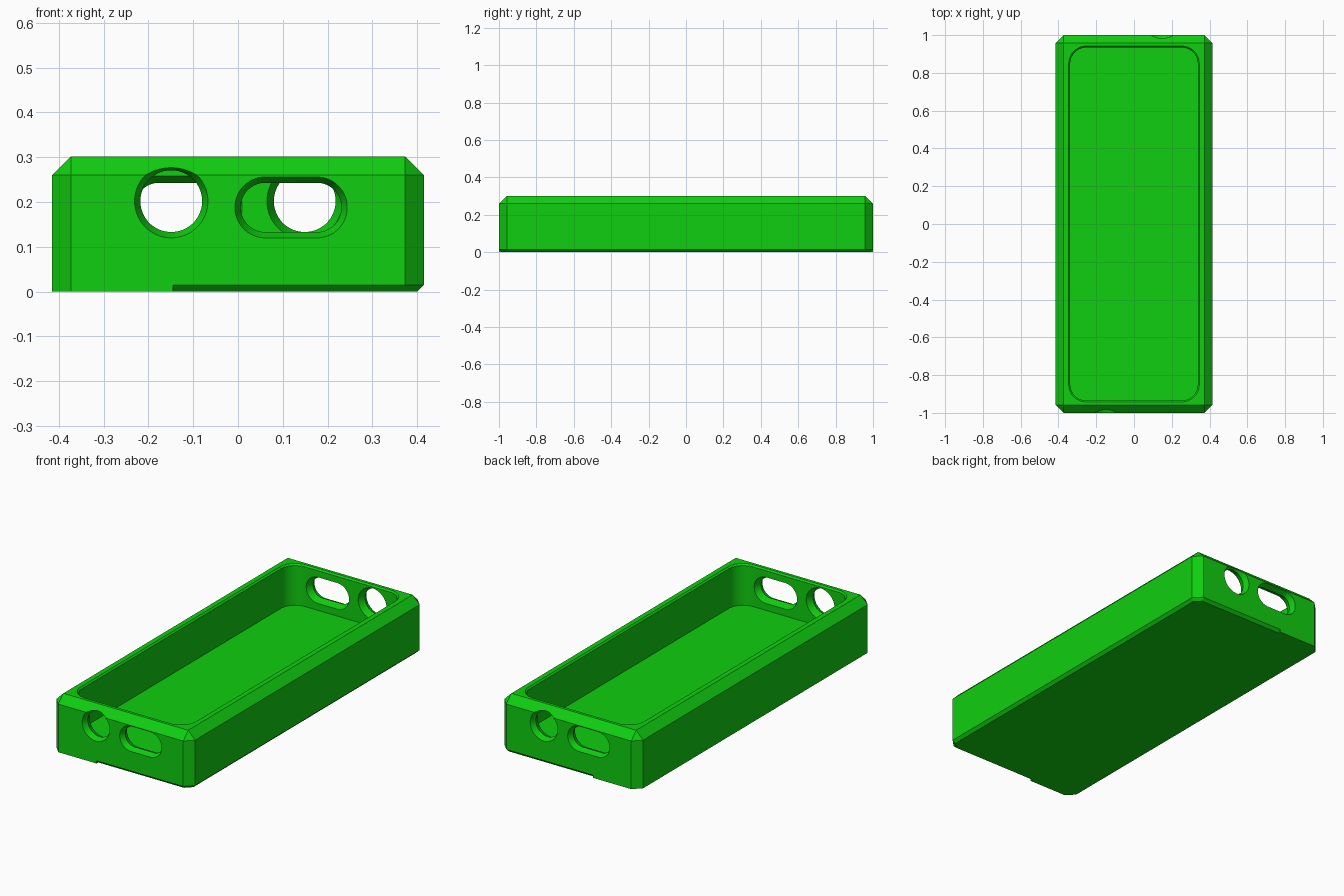
import bpy, bmesh, math
from mathutils import Vector

if "Cube" in bpy.data.objects:
    bpy.data.objects.remove(bpy.data.objects["Cube"])

green = bpy.data.materials.new("bright_green")
green.diffuse_color = (0.005, 0.62, 0.005, 1)
green.use_nodes = True
green.node_tree.nodes["Principled BSDF"].inputs["Base Color"].default_value = green.diffuse_color

X, Y, H = 0.415, 1.0, 0.302   # half width, half length, height
C, B = 0.042, 0.015           # main chamfer, bottom chamfer


def new_object(name, bm):
    bmesh.ops.recalc_face_normals(bm, faces=bm.faces)
    me = bpy.data.meshes.new(name)
    bm.to_mesh(me)
    bm.free()
    ob = bpy.data.objects.new(name, me)
    bpy.context.collection.objects.link(ob)
    me.materials.append(green)
    return ob


def hull(name, points):
    bm = bmesh.new()
    for p in points:
        bm.verts.new(p)
    bmesh.ops.convex_hull(bm, input=bm.verts)
    bmesh.ops.dissolve_limit(bm, angle_limit=0.01, verts=bm.verts, edges=bm.edges)
    return new_object(name, bm)


def loft(name, rings):
    # capped skin over rings with equal point counts
    bm = bmesh.new()
    vs = [[bm.verts.new(p) for p in r] for r in rings]
    n = len(vs[0])
    for a, b in zip(vs, vs[1:]):
        for i in range(n):
            j = (i + 1) % n
            bm.faces.new((a[i], a[j], b[j], b[i]))
    bm.faces.new(vs[0])
    bm.faces.new(vs[-1])
    return new_object(name, bm)


def octagon(z, inset=0.0):
    x, y, c = X - inset, Y - inset, C - inset * 0.6
    return [(sx * px, sy * py, z) for sx in (-1, 1) for sy in (-1, 1)
            for px, py in ((x, y - c), (x - c, y))]


def rounded(hx, hy, r, seg):
    # 2D rounded rectangle outline
    pts = []
    for k, (sx, sy) in enumerate(((1, 1), (-1, 1), (-1, -1), (1, -1))):
        for i in range(seg + 1):
            a = math.pi / 2 * (k + i / seg)
            pts.append((sx * (hx - r) + r * math.cos(a), sy * (hy - r) + r * math.sin(a)))
    return pts


def boolean(target, tool, op):
    m = target.modifiers.new(op.lower(), 'BOOLEAN')
    m.operation, m.object, m.solver = op, tool, 'EXACT'
    bpy.context.view_layer.objects.active = target
    bpy.ops.object.modifier_apply(modifier=m.name)
    bpy.data.objects.remove(tool)


# chamfered outer body
top = [(sx * (X - C), sy * (Y - C), H) for sx in (-1, 1) for sy in (-1, 1)]
case = hull("case_body", octagon(0, B) + octagon(B) + octagon(H - C) + top)

# square-edged base on the left part
e, d = -0.145, 0.03
foot = hull("left_base", [(x, s * y, z) for z in (0, d) for s in (-1, 1)
                          for x, y in ((e, Y), (-X + C, Y), (-X, Y - C))])
boolean(case, foot, 'UNION')

# rounded cavity with a fine chamfered rim
levels = ((0.08, 0), (H - 0.008, 0), (H, 0.008), (H + 0.02, 0.008))
cavity = loft("cavity_cutter", [[(x, y, z) for x, y in rounded(0.338 + g, 0.934 + g, 0.085 + g, 10)]
                                for z, g in levels])
boolean(case, cavity, 'DIFFERENCE')


# round port and slot port in each end, flared to both sides
def port(name, side, cx, cz, half_len, r):
    rings = []
    for y, g in ((1.03, 0.026), (0.97, 0), (0.91, 0.026)):
        ring = []
        for i in range(48):
            a = 2 * math.pi * (i + 0.5) / 48
            sx = half_len if math.cos(a) > 0 else -half_len
            ring.append((-side * (cx + sx + (r + g) * math.cos(a)), side * y,
                         cz + (r + g) * math.sin(a)))
        rings.append(ring)
    return loft(name, rings)


for side in (-1, 1):
    boolean(case, port("round_port_cutter", side, -0.149, 0.202, 0.0, 0.069), 'DIFFERENCE')
    boolean(case, port("slot_port_cutter", side, 0.1185, 0.188, 0.0575, 0.055), 'DIFFERENCE')

# one flat colour, smooth curves with sharp edges
case.data.materials.clear()
case.data.materials.append(green)
for p in case.data.polygons:
    p.material_index = 0
bpy.ops.object.select_all(action='DESELECT')
case.select_set(True)
bpy.context.view_layer.objects.active = case
bpy.ops.object.shade_smooth_by_angle(angle=math.radians(25))
